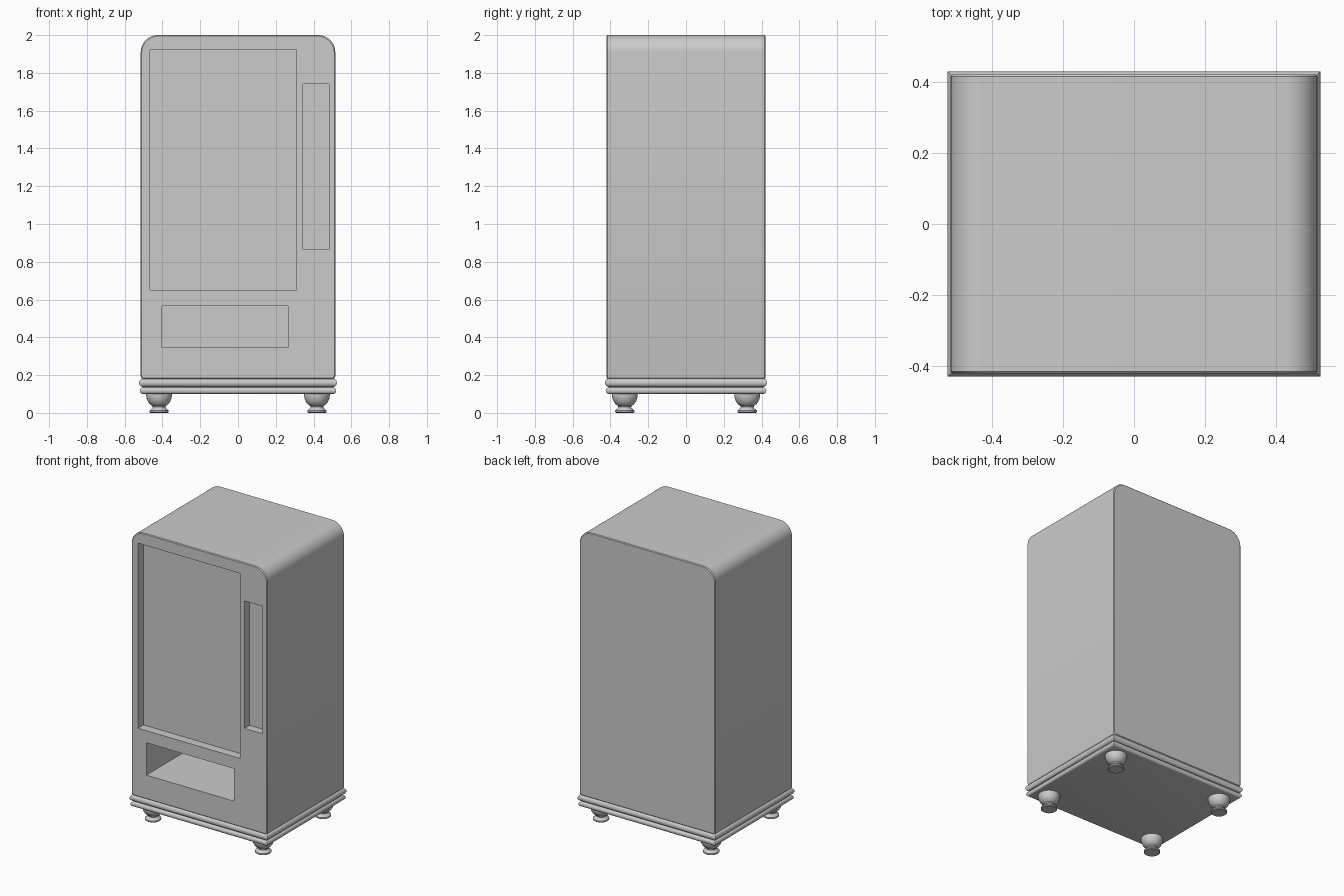
import bpy, bmesh, math

if "Cube" in bpy.data.objects:
    bpy.data.objects.remove(bpy.data.objects["Cube"], do_unlink=True)

grey = bpy.data.materials.new("plain_grey")
grey.use_nodes = True
colour = (0.6, 0.6, 0.6, 1)
grey.diffuse_color = colour
grey.node_tree.nodes["Principled BSDF"].inputs["Base Color"].default_value = colour

HALF_W, HALF_D = 0.515, 0.42
FLOOR, TOP = 0.18, 2.0


def add_object(name, bm):
    bmesh.ops.recalc_face_normals(bm, faces=bm.faces)
    mesh = bpy.data.meshes.new(name)
    bm.to_mesh(mesh)
    bm.free()
    obj = bpy.data.objects.new(name, mesh)
    bpy.context.collection.objects.link(obj)
    mesh.materials.append(grey)
    return obj


def activate(obj):
    bpy.ops.object.select_all(action="DESELECT")
    obj.select_set(True)
    bpy.context.view_layer.objects.active = obj


def smooth(obj):
    activate(obj)
    bpy.ops.object.shade_smooth_by_angle(angle=math.radians(35))


def loft(name, rings):
    """Skin closed rings of equal length and cap both ends."""
    bm = bmesh.new()
    loops = [[bm.verts.new(p) for p in ring] for ring in rings]
    n = len(loops[0])
    for a, b in zip(loops, loops[1:]):
        for i in range(n):
            j = (i + 1) % n
            bm.faces.new((a[i], a[j], b[j], b[i]))
    bm.faces.new(loops[0])
    bm.faces.new(loops[-1])
    return add_object(name, bm)


def corner(x, z, r, start, steps):
    """Quarter arc around (x, z)."""
    angles = [math.radians(start + 90 * i / steps) for i in range(steps + 1)]
    return [(x + r * math.cos(a), z + r * math.sin(a)) for a in angles]


# Cabinet: arched-corner front outline with a fine edge softening front and back
def outline(y, inset):
    w, top, low, r, s = HALF_W - inset, TOP - inset, FLOOR + inset, 0.09, 0.012
    pts = corner(w - r, top - r, r, 0, 12) + corner(r - w, top - r, r, 90, 12)
    pts += corner(s - w, low + s, s, 180, 3) + corner(w - s, low + s, s, 270, 3)
    return [(x, y, z) for x, z in pts]


edge = 0.005
cabinet = loft("cabinet", [outline(-HALF_D, edge), outline(edge - HALF_D, 0),
                           outline(HALF_D - edge, 0), outline(HALF_D, edge)])

# Front recesses: x range, z range, depth
recesses = {
    "window_cutter": (-0.465, 0.31, 0.65, 1.92, 0.06),
    "control_slot_cutter": (0.343, 0.482, 0.865, 1.74, 0.055),
    "delivery_tray_cutter": (-0.402, 0.264, 0.345, 0.567, 0.5),
}
for name, (x0, x1, z0, z1, depth) in recesses.items():
    rings = [[(x0, y, z0), (x1, y, z0), (x1, y, z1), (x0, y, z1)]
             for y in (-HALF_D - 0.1, -HALF_D + depth)]
    cutter = loft(name, rings)
    activate(cabinet)
    mod = cabinet.modifiers.new(name, "BOOLEAN")
    mod.operation, mod.solver, mod.object = "DIFFERENCE", "EXACT", cutter
    bpy.ops.object.modifier_apply(modifier=mod.name)
    bpy.data.objects.remove(cutter, do_unlink=True)
smooth(cabinet)

# Base moulding: a larger rounded bead above a smaller one
def bead(z0, z1, reach, steps=8):
    mid, half = (z0 + z1) / 2, (z1 - z0) / 2
    return [(reach - half * (1 - math.cos(t)), mid + half * math.sin(t))
            for t in (math.pi * (i / steps - 0.5) for i in range(steps + 1))]


profile = bead(0.1, 0.135, 0.005) + bead(0.137, 0.182, 0.009)
rings = []
for out, z in profile:
    w, d = HALF_W + out, HALF_D + out
    rings.append([(-w, -d, z), (w, -d, z), (w, d, z), (-w, d, z)])
smooth(loft("base_moulding", rings))

# Turned feet: bowl, neck and flared pad
foot_profile = [(0.046, 0), (0.051, 0.004), (0.051, 0.012), (0.046, 0.017), (0.038, 0.023),
                (0.034, 0.03), (0.036, 0.037), (0.048, 0.045), (0.058, 0.058),
                (0.065, 0.074), (0.068, 0.09), (0.068, 0.102)]
SIDES = 32
for fy, end in ((-1, "front"), (1, "back")):
    for fx, side in ((-1, "right"), (1, "left")):
        rings = [[(fx * 0.418 + r * math.cos(2 * math.pi * i / SIDES),
                   fy * 0.324 + r * math.sin(2 * math.pi * i / SIDES), z)
                  for i in range(SIDES)] for r, z in foot_profile]
        smooth(loft(f"{end}_{side}_foot", rings))
